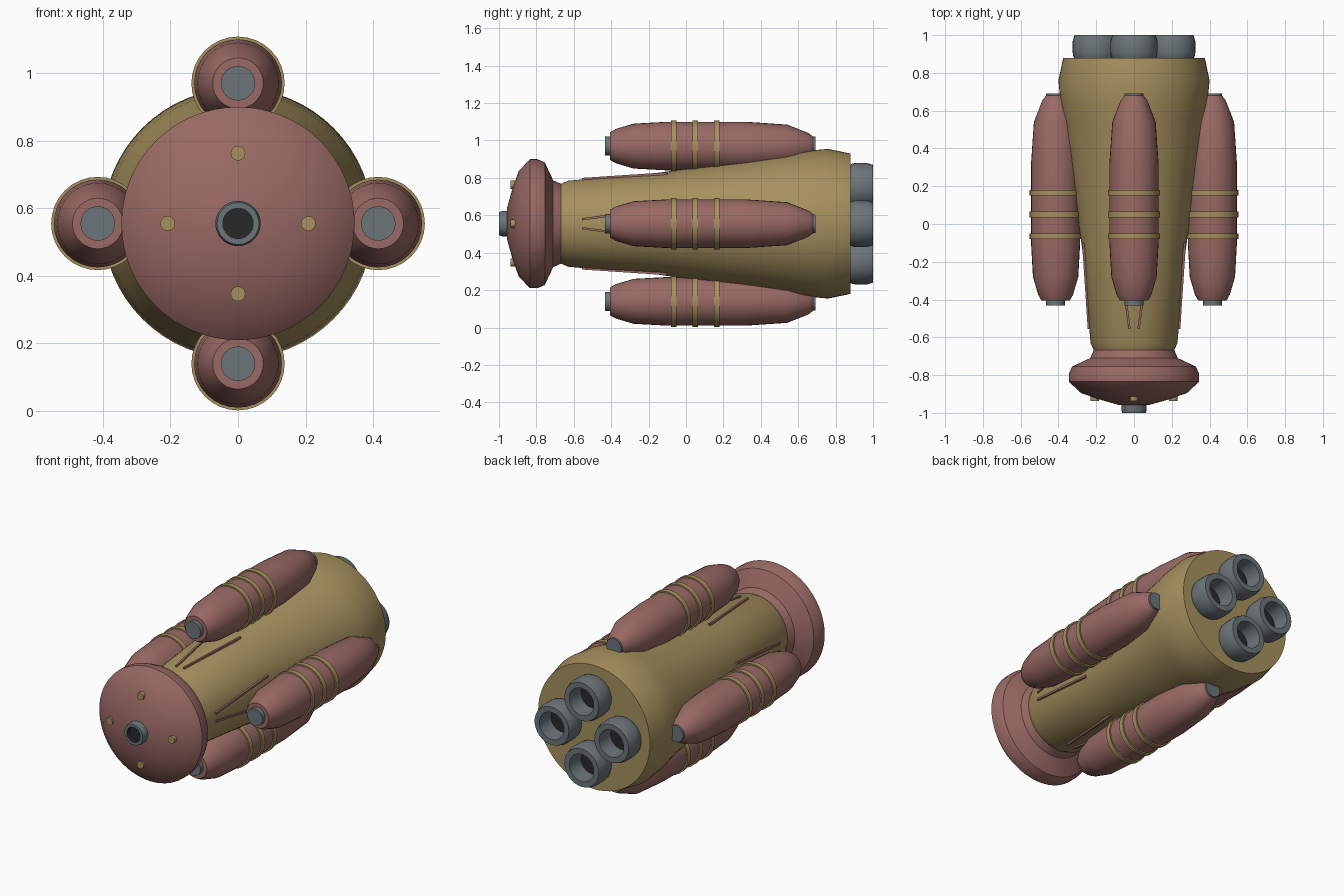
import bpy, bmesh, math
from mathutils import Matrix, Vector

if "Cube" in bpy.data.objects:
    bpy.data.objects.remove(bpy.data.objects["Cube"], do_unlink=True)

MID = 0.555  # height of the long axis


def material(name, color):
    m = bpy.data.materials.new(name)
    m.use_nodes = True
    m.diffuse_color = (*color, 1)
    m.node_tree.nodes["Principled BSDF"].inputs["Base Color"].default_value = (*color, 1)
    return m


red = material("dusty red", (0.32, 0.142, 0.128))
gold = material("old gold", (0.38, 0.28, 0.112))
grey = material("steel grey", (0.15, 0.178, 0.195))
dark = material("dark bore", (0.022, 0.022, 0.022))


def finish(name, bm, mats):
    bmesh.ops.remove_doubles(bm, verts=bm.verts, dist=1e-5)
    bmesh.ops.recalc_face_normals(bm, faces=bm.faces)
    me = bpy.data.meshes.new(name)
    bm.to_mesh(me)
    bm.free()
    for m in mats:
        me.materials.append(m)
    ob = bpy.data.objects.new(name, me)
    bpy.context.collection.objects.link(ob)
    bpy.ops.object.select_all(action="DESELECT")
    ob.select_set(True)
    bpy.context.view_layer.objects.active = ob
    bpy.ops.object.shade_smooth_by_angle(angle=math.radians(30))
    return ob


def lathe(name, profile, mats, x=0, z=0, sides=32, second=()):
    """Turn (y, radius) points round the y axis; bands listed in second use mats[1]."""
    bm = bmesh.new()
    rings = []
    for y, r in profile:
        rings.append([bm.verts.new((x + r * math.sin(a), y, MID + z + r * math.cos(a)))
                      for a in (math.tau * i / sides for i in range(sides))])
    for k, (a, b) in enumerate(zip(rings, rings[1:])):
        for i in range(sides):
            j = (i + 1) % sides
            bm.faces.new((a[i], a[j], b[j], b[i])).material_index = int(k in second)
    return finish(name, bm, mats)


# Tapered hull and flared head
lathe("hull", [(-0.67, 0), (-0.67, 0.212), (-0.63, 0.23), (-0.15, 0.272), (0.55, 0.372),
               (0.63, 0.388), (0.76, 0.4), (0.88, 0.375), (0.88, 0)], [gold], sides=64)
lathe("head", [(-0.66, 0), (-0.66, 0.21), (-0.71, 0.232), (-0.755, 0.328), (-0.795, 0.345),
               (-0.835, 0.345), (-0.895, 0.28), (-0.93, 0.18), (-0.958, 0.08), (-0.96, 0)],
      [red], sides=64)

# Front stud with a dark bore
lathe("front_stud", [(-0.94, 0.067), (-0.985, 0.067), (-1, 0.062), (-1, 0.045),
                     (-0.975, 0.045), (-0.975, 0)], [grey, dark], second=(3, 4))

DIRECTIONS = {"left": (1, 0), "right": (-1, 0), "upper": (0, 1), "lower": (0, -1)}
for side, (dx, dz) in DIRECTIONS.items():
    def at(d):
        return {"x": dx * d, "z": dz * d}

    # Round studs on the face of the head
    lathe(side + "_head_stud", [(-0.9, 0.022), (-0.937, 0.022), (-0.937, 0)], [gold],
          sides=16, **at(0.208))

    # Side pod with grey tips
    lathe(side + "_pod", [(-0.405, 0), (-0.405, 0.075), (-0.375, 0.092), (-0.28, 0.12),
                          (-0.1, 0.13), (0.32, 0.13), (0.54, 0.115), (0.655, 0.07),
                          (0.68, 0.05), (0.68, 0)], [red], **at(0.415))
    lathe(side + "_pod_front_tip", [(-0.39, 0.051), (-0.432, 0.051), (-0.432, 0)],
          [grey], **at(0.415))
    lathe(side + "_pod_rear_tip", [(0.66, 0.05), (0.692, 0.05), (0.692, 0)],
          [grey], **at(0.415))

    # Raised bands round the pod
    for n, y in enumerate((-0.065, 0.05, 0.165)):
        lathe(f"{side}_pod_band_{n + 1}", [(y - 0.015, 0.12), (y - 0.015, 0.138),
                                           (y + 0.015, 0.138), (y + 0.015, 0.12)],
              [gold], **at(0.415))

    # Engine nozzle with an open dark throat
    lathe(side + "_nozzle", [(0.87, 0.112), (0.89, 0.122), (0.91, 0.125), (0.965, 0.125),
                             (1, 0.115), (1, 0.082), (0.9, 0.075), (0.9, 0)],
          [grey, dark], second=(6,), **at(0.2))

    # Pair of thin rails spreading towards the pod
    out = Vector((dx, 0, dz))
    across = Vector((dz, 0, -dx))
    for n, s in enumerate((-1, 1)):
        start = out * 0.238 + across * 0.024 * s + Vector((0, -0.555, MID))
        end = out * 0.268 + across * 0.085 * s + Vector((0, -0.1, MID))
        along = (end - start).normalized()
        wide = along.cross(out).normalized()
        high = wide.cross(along)
        frame = Matrix((wide * 0.012, along * (end - start).length, high * 0.014)).transposed()
        bm = bmesh.new()
        bmesh.ops.create_cube(bm, size=1,
                              matrix=Matrix.Translation((start + end) / 2) @ frame.to_4x4())
        finish(f"{side}_rail_{n + 1}", bm, [red])
